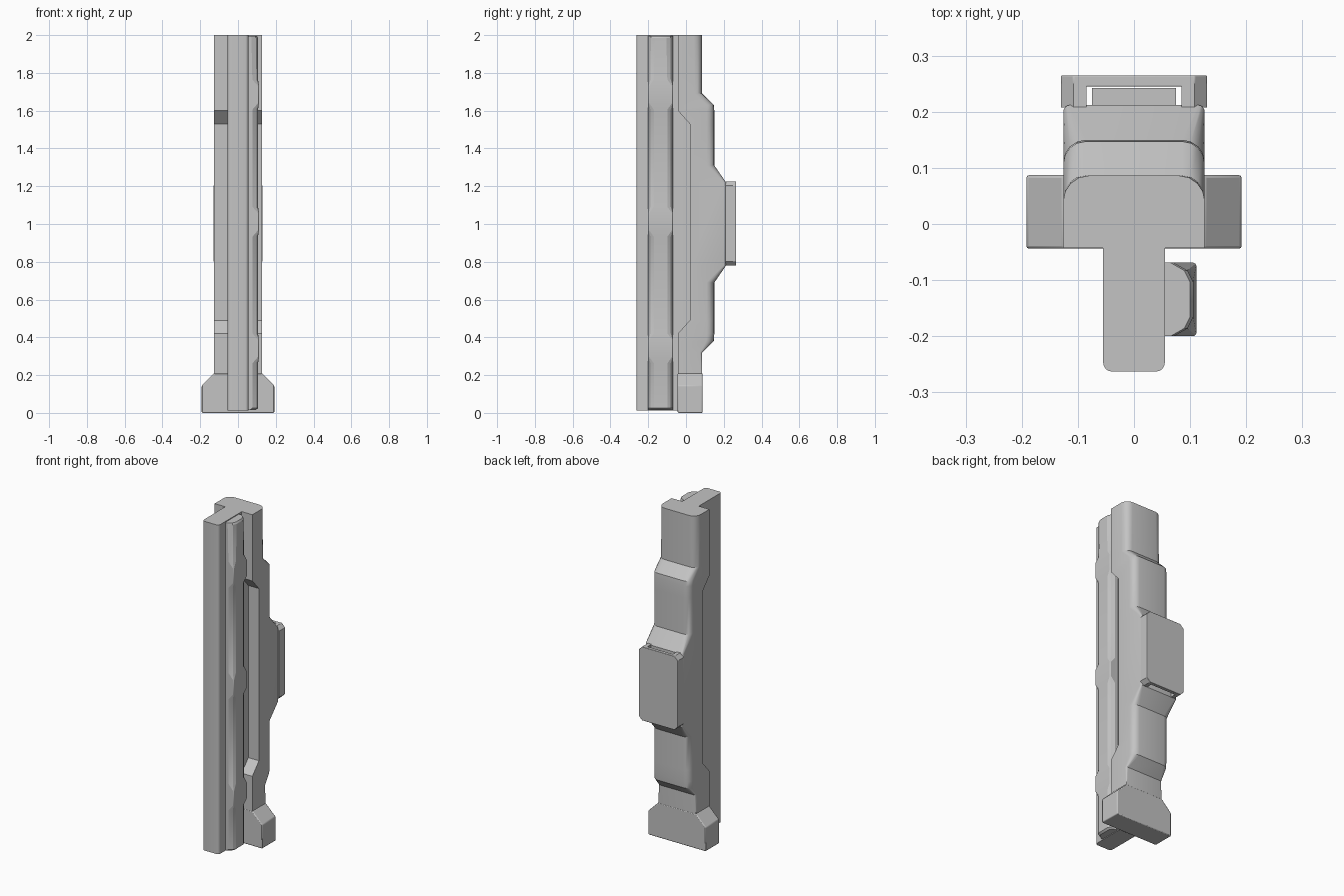
import bpy, bmesh, math

if "Cube" in bpy.data.objects:
    bpy.data.objects.remove(bpy.data.objects["Cube"])

gray = bpy.data.materials.new("light_gray")
gray.diffuse_color = (0.55, 0.55, 0.55, 1)
gray.use_nodes = True
gray.node_tree.nodes["Principled BSDF"].inputs["Base Color"].default_value = gray.diffuse_color


def finish(bm, name, angle=30, bevel=0):
    bmesh.ops.recalc_face_normals(bm, faces=bm.faces)
    me = bpy.data.meshes.new(name)
    bm.to_mesh(me)
    bm.free()
    ob = bpy.data.objects.new(name, me)
    bpy.context.collection.objects.link(ob)
    me.materials.append(gray)
    if bevel:
        m = ob.modifiers.new("bevel", 'BEVEL')
        m.width, m.segments = bevel, 2
        m.limit_method, m.angle_limit = 'ANGLE', math.radians(40)
    bpy.ops.object.select_all(action='DESELECT')
    ob.select_set(True)
    bpy.context.view_layer.objects.active = ob
    bpy.ops.object.shade_smooth_by_angle(angle=math.radians(angle))
    return ob


def loft(name, rings, angle=30, bevel=0):
    """Skin a list of equally sized closed rings and cap both ends."""
    bm = bmesh.new()
    vs = [[bm.verts.new(p) for p in r] for r in rings]
    n = len(vs[0])
    for a, b in zip(vs, vs[1:]):
        for i in range(n):
            j = (i + 1) % n
            bm.faces.new((a[i], a[j], b[j], b[i]))
    bm.faces.new(vs[0])
    bm.faces.new(vs[-1])
    return finish(bm, name, angle, bevel)


def slab(name, xz, y0, y1, bevel=0):
    return loft(name, [[(x, y, z) for x, z in xz] for y in (y0, y1)], bevel=bevel)


def corner(cx, cy, r, a0, steps=4):
    """Quarter-circle points around a corner centre."""
    return [(cx + r * math.cos(math.radians(a0 + 90 * i / steps)),
             cy + r * math.sin(math.radians(a0 + 90 * i / steps))) for i in range(steps + 1)]


# main body: stacked sections (z, front y, back y, rear corner radius)
W = 0.126
stations = [
    (0.005, -.043, .086, .003), (0.20, -.043, .086, .003), (0.32, -.043, .086, .012),
    (0.38, -.043, .147, .04), (0.42, -.043, .15, .04), (0.49, .02, .15, .04),
    (0.69, .02, .15, .04), (0.78, .02, .212, .012), (1.22, .02, .212, .012),
    (1.31, .02, .15, .04), (1.53, .02, .15, .04), (1.60, -.043, .15, .04),
    (1.63, -.043, .147, .04), (1.69, -.043, .086, .04), (2.0, -.043, .086, .045)]
rings = []
for z, yf, yb, r in stations:
    ring = [(-W, yf), (W, yf)] + corner(W - r, yb - r, r, 0) + corner(-W + r, yb - r, r, 90)
    rings.append([(x, y, z) for x, y in ring])
loft("main_body", rings, 28)

# front spine plate
r = 0.016
spine = [(0.055, 0.04), (-0.055, 0.04)] + corner(-0.055 + r, -0.263 + r, r, 180) \
    + corner(0.055 - r, -0.263 + r, r, 270)
loft("front_spine", [[(x, y, z) for x, y in spine] for z in (0.012, 2.0)])

# flared foot
foot = [(-.192, 0), (.192, 0), (.192, .145), (.126, .21), (-.126, .21), (-.192, .145)]
slab("flared_foot", foot, -.044, .087, bevel=0.005)

# side rail with chamfered edges, squarer and wider at three bumps
def rail_ring(z, c, x):
    y0, y1 = -0.2, -0.069
    return [(0.04, y0, z), (x - c, y0, z), (x - c * .3, y0 + c * .4, z), (x, y0 + c, z),
            (x, y1 - c, z), (x - c * .3, y1 - c * .4, z), (x - c, y1, z), (0.04, y1, z)]


rail = [rail_ring(0.016, .032, .095), rail_ring(0.025, .03, .106)]
for zc in (0.342, 1.012, 1.685):
    rail += [rail_ring(zc - .08, .03, .106), rail_ring(zc - .045, .005, .111),
             rail_ring(zc + .045, .005, .111), rail_ring(zc + .08, .03, .106)]
rail += [rail_ring(1.985, .035, .106), rail_ring(1.995, .035, .1)]
loft("side_rail", rail, 25)

# rear clip: back plate, two lips and an inner pad
c, X, z0, z1 = 0.022, 0.13, 0.78, 1.225
plate = [(-X + c, z0), (X - c, z0), (X, z0 + c), (X, z1 - c),
         (X - c, z1), (-X + c, z1), (-X, z1 - c), (-X, z0 + c)]
slab("rear_plate", plate, .245, .265, bevel=0.002)
for side, s in (("left", -1), ("right", 1)):
    lip = [(s * .085, z0), (s * (X - c), z0), (s * X, z0 + c),
           (s * X, z1 - c), (s * (X - c), z1), (s * .085, z1)]
    slab("rear_lip_" + side, lip, .208, .25)
pad = [(-.075, .81), (.075, .81), (.075, 1.195), (-.075, 1.195)]
slab("rear_inner_pad", pad, .2, .242)
